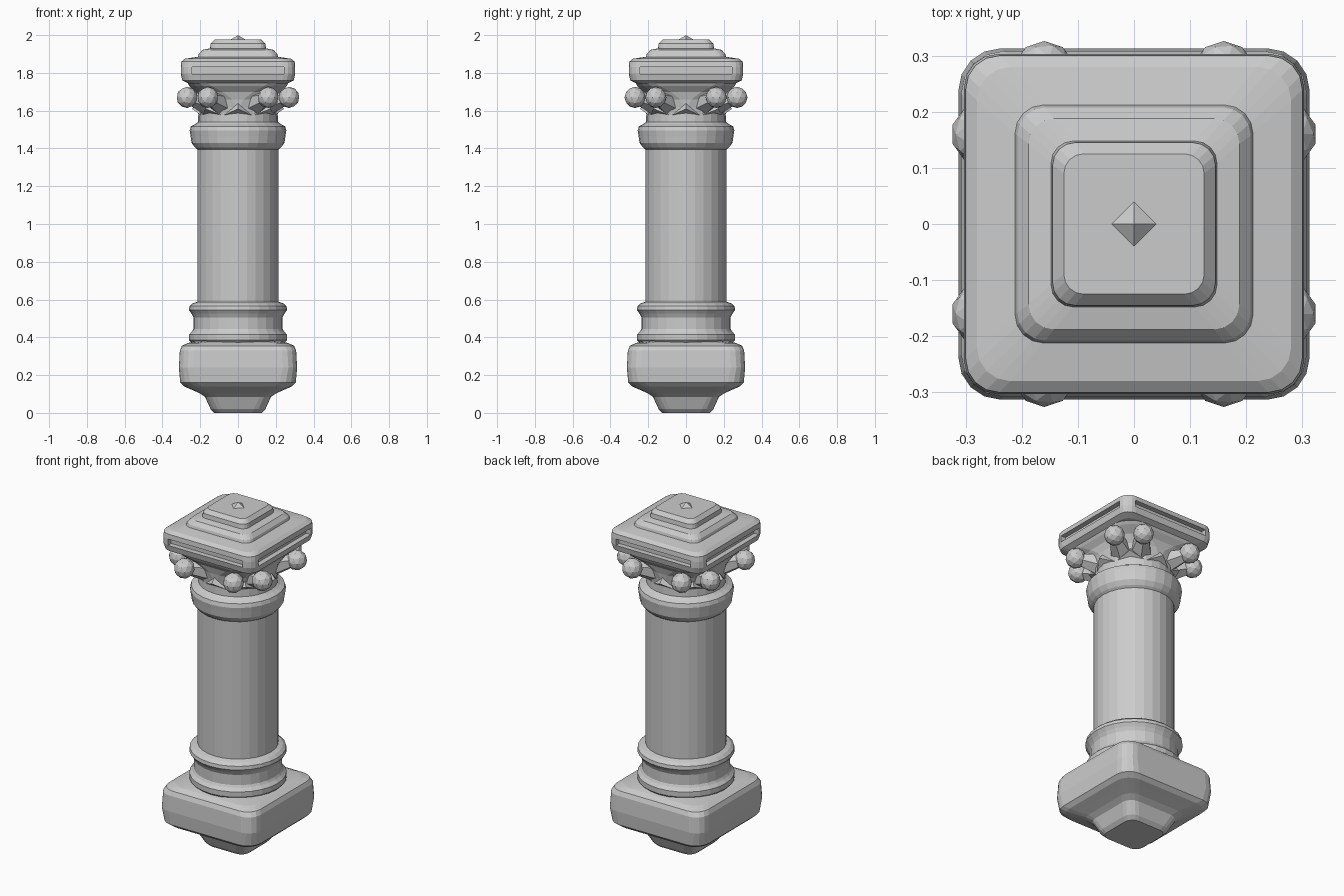
import bpy, bmesh
from math import sin, cos, pi
from mathutils import Vector, Matrix

if "Cube" in bpy.data.objects:
    bpy.data.objects.remove(bpy.data.objects["Cube"])


def finish(name, bm):
    bmesh.ops.recalc_face_normals(bm, faces=bm.faces)
    mesh = bpy.data.meshes.new(name)
    bm.to_mesh(mesh)
    bm.free()
    obj = bpy.data.objects.new(name, mesh)
    bpy.context.collection.objects.link(obj)
    return obj


def skin(bm, rings, cap_bottom, cap_top):
    # join consecutive vertex rings with quads
    for a, b in zip(rings, rings[1:]):
        n = len(a)
        for i in range(n):
            bm.faces.new((a[i], a[(i + 1) % n], b[(i + 1) % n], b[i]))
    if cap_bottom:
        bm.faces.new(rings[0][::-1])
    if cap_top:
        bm.faces.new(rings[-1])


def square_loft(profile, cap_bottom=False, cap_top=False, seg=4):
    # profile rows: z, half width, corner radius
    bm = bmesh.new()
    rings = []
    for z, h, r in profile:
        ring = []
        for k, (sx, sy) in enumerate(((1, 1), (-1, 1), (-1, -1), (1, -1))):
            for s in range(seg + 1):
                a = (k + s / seg) * pi / 2
                ring.append(bm.verts.new((sx * (h - r) + r * cos(a),
                                          sy * (h - r) + r * sin(a), z)))
        rings.append(ring)
    skin(bm, rings, cap_bottom, cap_top)
    return bm


def lathe(name, profile, sides=28):
    bm = bmesh.new()
    rings = [[bm.verts.new((r * cos(2 * pi * i / sides), r * sin(2 * pi * i / sides), z))
              for i in range(sides)] for z, r in profile]
    skin(bm, rings, False, False)
    return finish(name, bm)


# square plinth with stepped foot underneath
finish("plinth", square_loft([
    (0.0, 0.125, 0.05), (0.02, 0.145, 0.06), (0.085, 0.175, 0.06),
    (0.105, 0.205, 0.07), (0.125, 0.25, 0.08), (0.14, 0.285, 0.09),
    (0.16, 0.306, 0.085), (0.24, 0.313, 0.075), (0.33, 0.308, 0.075),
    (0.355, 0.297, 0.08), (0.37, 0.265, 0.09), (0.38, 0.22, 0.15)], cap_bottom=True))

# turned base mouldings
lathe("base_mouldings", [
    (0.37, 0.245), (0.385, 0.259), (0.415, 0.259), (0.432, 0.243), (0.445, 0.236),
    (0.505, 0.236), (0.525, 0.246), (0.545, 0.26), (0.565, 0.257), (0.58, 0.24),
    (0.588, 0.215)])

# round shaft
lathe("shaft", [(0.588, 0.215), (1.395, 0.215)])

# neck ring under the capital
lathe("neck_ring", [
    (1.395, 0.215), (1.405, 0.228), (1.43, 0.246), (1.465, 0.251), (1.495, 0.256),
    (1.517, 0.25), (1.53, 0.225), (1.54, 0.212), (1.585, 0.21)])

# capital bell, round below and square above
finish("capital_bell", square_loft([
    (1.58, 0.21, 0.205), (1.62, 0.215, 0.205), (1.66, 0.22, 0.19),
    (1.70, 0.232, 0.15), (1.73, 0.258, 0.12), (1.75, 0.268, 0.10)]))

# abacus and stepped top
bm = square_loft([
    (1.742, 0.24, 0.06), (1.745, 0.265, 0.06), (1.76, 0.295, 0.06),
    (1.795, 0.303, 0.06), (1.832, 0.303, 0.06), (1.86, 0.30, 0.06),
    (1.875, 0.28, 0.06), (1.885, 0.212, 0.05), (1.90, 0.208, 0.05),
    (1.922, 0.188, 0.045), (1.93, 0.148, 0.04), (1.955, 0.145, 0.04),
    (1.976, 0.125, 0.035)], cap_bottom=True, cap_top=True)
# long slot sunk into each side
slots = [f for f in bm.faces
         if 1.80 < f.calc_center_median().z < 1.825 and f.calc_area() > 0.01]
bmesh.ops.recalc_face_normals(bm, faces=bm.faces)
for f in slots:
    inward = -f.normal.copy() * 0.03
    new = bmesh.ops.extrude_discrete_faces(bm, faces=[f])["faces"]
    bmesh.ops.translate(bm, vec=inward, verts=new[0].verts[:])
finish("abacus", bm)

# small peak on top
bm = bmesh.new()
bmesh.ops.create_cone(bm, segments=4, radius1=0.04, radius2=0.0, depth=0.024, cap_ends=False,
                      matrix=Matrix.Translation((0, 0, 1.988)))
finish("top_peak", bm)

# pairs of scroll balls with tapering stems on each side
for k in range(4):
    turn = Matrix.Rotation(k * pi / 2, 4, 'Z')
    for side in (-1, 1):
        centre = turn @ Vector((side * 0.16, -0.27, 1.67))
        bm = bmesh.new()
        bmesh.ops.create_icosphere(bm, subdivisions=2, radius=0.056,
                                   matrix=Matrix.Translation(centre))
        finish("scroll_ball", bm)
        root = turn @ Vector((side * 0.09, -0.16, 1.64))
        d = centre - root
        bm = bmesh.new()
        bmesh.ops.create_cone(
            bm, segments=6, radius1=0.065, radius2=0.03, depth=d.length, cap_ends=False,
            matrix=Matrix.Translation((root + centre) / 2) @ d.to_track_quat('Z', 'Y').to_matrix().to_4x4())
        finish("scroll_stem", bm)

# pointed leaves around the bell
for k in range(8):
    turn = Matrix.Rotation(k * pi / 4, 4, 'Z')
    bm = bmesh.new()
    pts = [(-0.075, -0.195, 1.575), (0.075, -0.195, 1.575), (0, -0.2, 1.66), (0, -0.243, 1.61)]
    a, b, c, tip = [bm.verts.new(turn @ Vector(p)) for p in pts]
    for face in ((a, b, tip), (b, c, tip), (c, a, tip)):
        bm.faces.new(face)
    bm.normal_update()
    finish("capital_leaf", bm)
